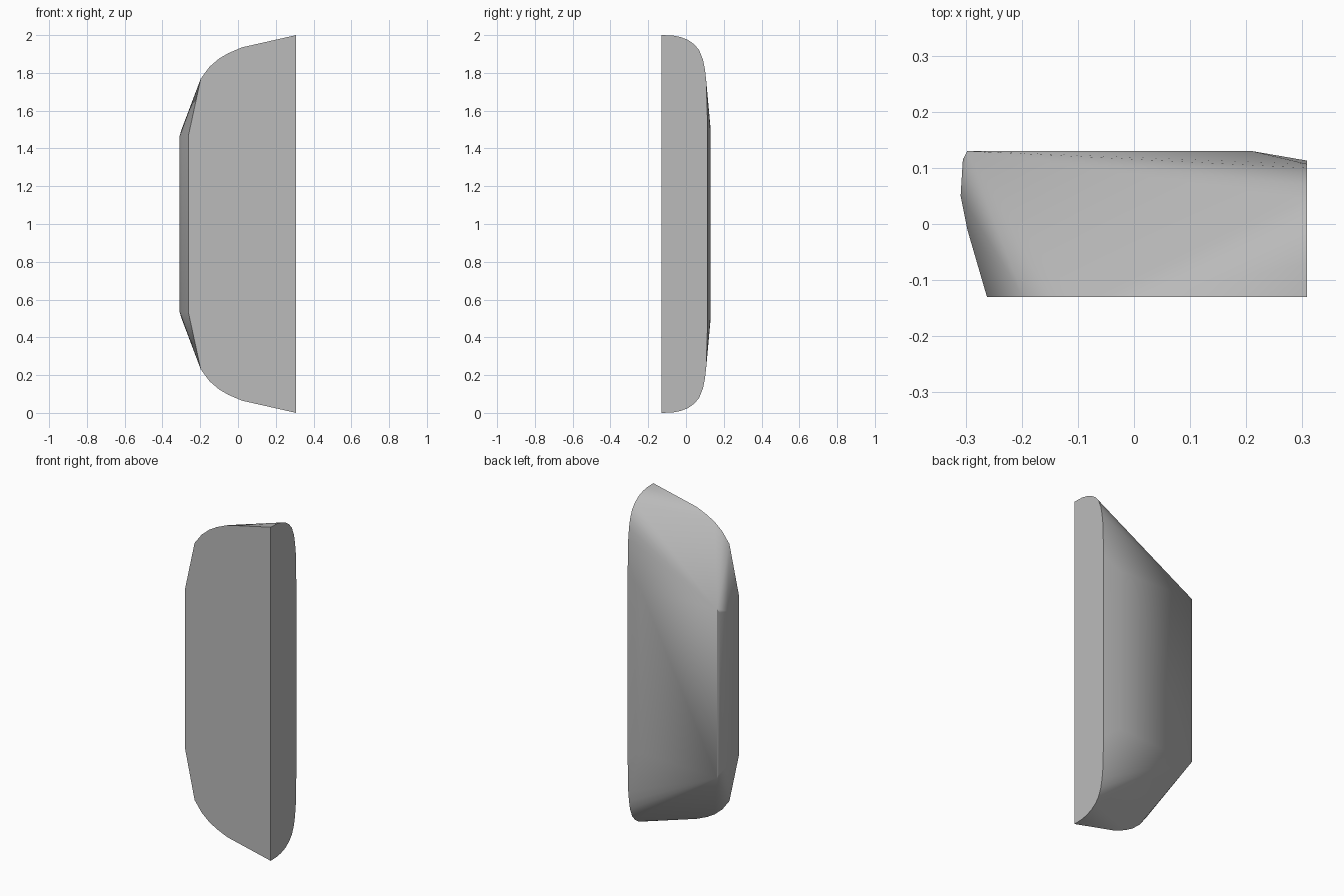
import bpy
import bmesh
import math

if "Cube" in bpy.data.objects:
    bpy.data.objects.remove(bpy.data.objects["Cube"], do_unlink=True)

# Plain grey finish
grey = bpy.data.materials.new("plain_grey")
grey.use_nodes = True
colour = (0.5, 0.5, 0.5, 1)
grey.diffuse_color = colour
grey.node_tree.nodes["Principled BSDF"].inputs["Base Color"].default_value = colour

FRONT, BACK, INNER = -0.13, 0.13, 0.308

# Upper half of the flat front outline: (x, height above middle)
front_outline = [(INNER, 1.0), (0.02, 0.935), (-0.05, 0.905), (-0.1, 0.876),
                 (-0.15, 0.833), (-0.197, 0.77), (-0.262, 0.47)]
# Upper half of the flat inner side: (y, height above middle)
side_outline = [(-0.07, 0.998), (-0.03, 0.99), (0.01, 0.975), (0.045, 0.95),
                (0.07, 0.92), (0.09, 0.87), (0.1, 0.82), (0.107, 0.76), (0.113, 0.56)]
# Corners of the raised back panel and the rounded outer edge
back_corners = [(0.21, BACK, 0.49), (-0.297, BACK, 0.505),
                (-0.305, 0.115, 0.48), (-0.309, 0.05, 0.465), (-0.297, -0.01, 0.468)]

points = [(x, FRONT, h) for x, h in front_outline]
points += [(INNER, y, h) for y, h in side_outline]
points += back_corners

# Faceted shell stretched over the mirrored outlines
bm = bmesh.new()
for x, y, h in points:
    for side in (1, -1):
        bm.verts.new((x, y, 1 + side * h))
result = bmesh.ops.convex_hull(bm, input=bm.verts)
unused = {v for v in result["geom_interior"] + result["geom_unused"]
          if isinstance(v, bmesh.types.BMVert)}
bmesh.ops.delete(bm, geom=list(unused), context="VERTS")
bmesh.ops.dissolve_limit(bm, angle_limit=math.radians(0.5),
                         verts=bm.verts, edges=bm.edges)
bmesh.ops.recalc_face_normals(bm, faces=bm.faces)
mesh = bpy.data.meshes.new("half_shell")
bm.to_mesh(mesh)
bm.free()

shell = bpy.data.objects.new("half_shell", mesh)
bpy.context.collection.objects.link(shell)
mesh.materials.append(grey)

# Smooth the rounded corners while keeping the rims sharp
bpy.ops.object.select_all(action="DESELECT")
shell.select_set(True)
bpy.context.view_layer.objects.active = shell
bpy.ops.object.shade_smooth_by_angle(angle=math.radians(30))
